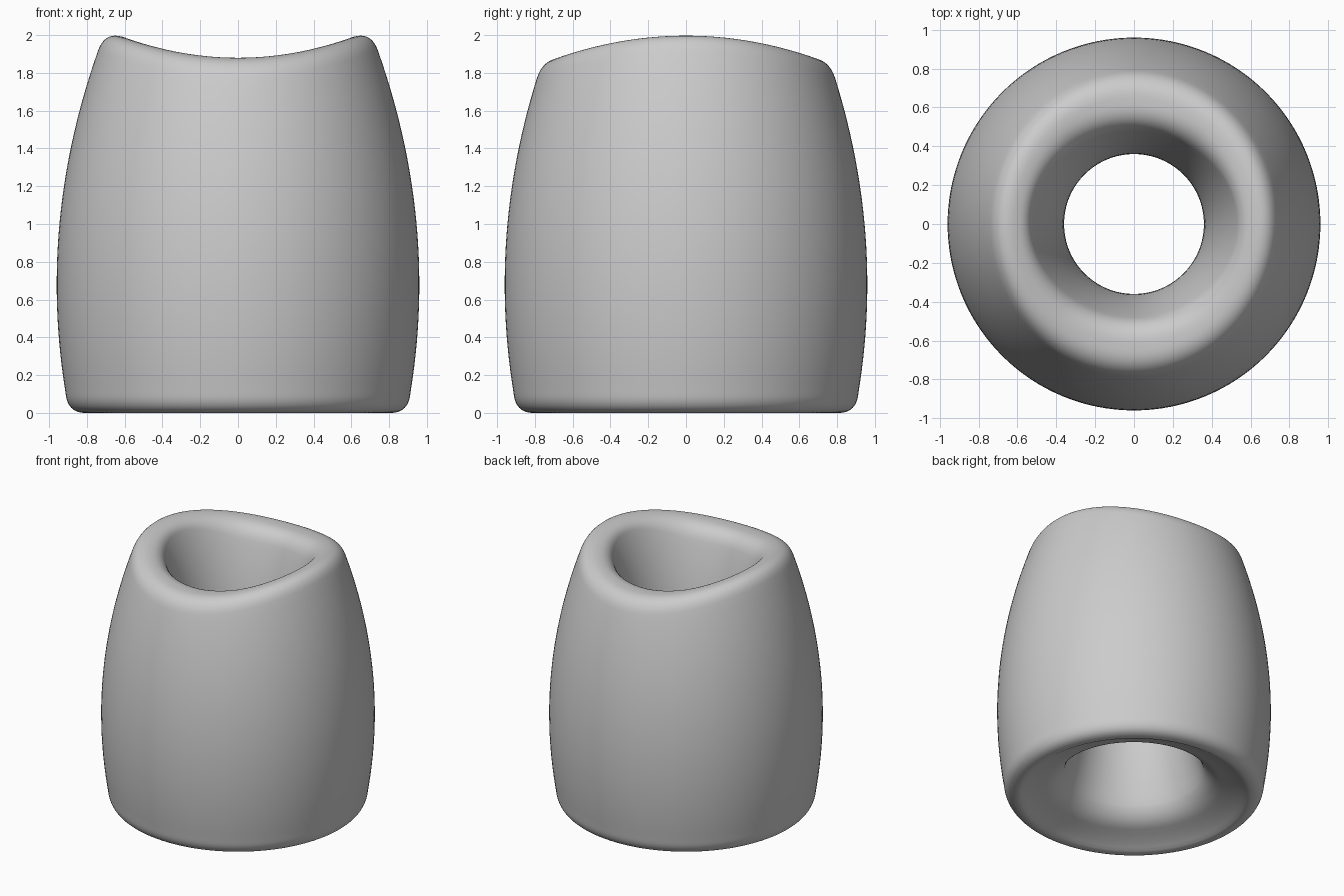
import bpy, bmesh, math

cube = bpy.data.objects.get("Cube")
if cube:
    bpy.data.objects.remove(cube)

SEGMENTS = 128
FILLET = 0.105


def outer(z):
    """Radius of the barrel-shaped outside."""
    return 0.96 - 0.143 * (z - 0.68) ** 2


def bore(z):
    """Radius of the hourglass-shaped hole."""
    return 0.36 + 0.2 * (z - 1) ** 2


def saddle(r, c):
    """Height of the curved top at radius r, c being the cosine of the angle."""
    return 1.88 + 0.298 * (r * c) ** 2


def meet(wall, c):
    """Corner where a wall reaches the saddle top."""
    z = 1.9
    for _ in range(12):
        z = saddle(wall(z), c)
    return wall(z), z


def rounded(a, corner, b, n=10):
    """Smooth corner between two points."""
    out = []
    for i in range(n + 1):
        t = i / n
        out.append(tuple((1 - t) ** 2 * p + 2 * t * (1 - t) * q + t * t * s
                         for p, q, s in zip(a, corner, b)))
    return out


def wall_points(wall, z0, z1, n):
    """Points strictly between two heights on a wall."""
    zs = [z0 + (z1 - z0) * i / n for i in range(1, n)]
    return [(wall(z), z) for z in zs]


def section(c):
    """Closed cross-section of the sleeve at one angle."""
    ro, zo = meet(outer, c)
    ri, zi = meet(bore, c)
    d = min(0.1, ro - ri - FILLET - 0.005)
    top_out, top_in = zo - FILLET, zi - d
    # Outside wall and top lip
    pts = rounded((0.81, 0), (0.905, 0), (outer(0.11), 0.11))
    pts += wall_points(outer, 0.11, top_out, 28)
    lip = ro - FILLET
    pts += rounded((outer(top_out), top_out), (ro, zo), (lip, saddle(lip, c)))
    inner_lip = ri + d
    mid = (lip + inner_lip) / 2
    pts.append((mid, saddle(mid, c)))
    pts += rounded((inner_lip, saddle(inner_lip, c)), (ri, zi), (bore(top_in), top_in))
    # Waisted hole and hollowed underside
    pts += wall_points(bore, top_in, 0.2, 28)
    pts += rounded((bore(0.2), 0.2), (0.53, 0.11), (0.62, 0.08))
    pts += rounded((0.66, 0.066), (0.74, 0.036), (0.79, 0.006), 4)
    return pts


# Sleeve body
bm = bmesh.new()
rings = []
for k in range(SEGMENTS):
    a = math.tau * k / SEGMENTS
    c, s = math.cos(a), math.sin(a)
    rings.append([bm.verts.new((r * c, r * s, z)) for r, z in section(c)])
for k, ring in enumerate(rings):
    nxt = rings[(k + 1) % SEGMENTS]
    for i in range(len(ring)):
        j = (i + 1) % len(ring)
        bm.faces.new((ring[i], nxt[i], nxt[j], ring[j]))
bmesh.ops.recalc_face_normals(bm, faces=bm.faces)
mesh = bpy.data.meshes.new("sleeve_body")
bm.to_mesh(mesh)
bm.free()
mesh.shade_smooth()
body = bpy.data.objects.new("sleeve_body", mesh)
bpy.context.collection.objects.link(body)

# Plain grey material
grey = bpy.data.materials.new("plain_grey")
grey.use_nodes = True
colour = (0.6, 0.6, 0.6, 1)
grey.diffuse_color = colour
grey.node_tree.nodes["Principled BSDF"].inputs["Base Color"].default_value = colour
mesh.materials.append(grey)
